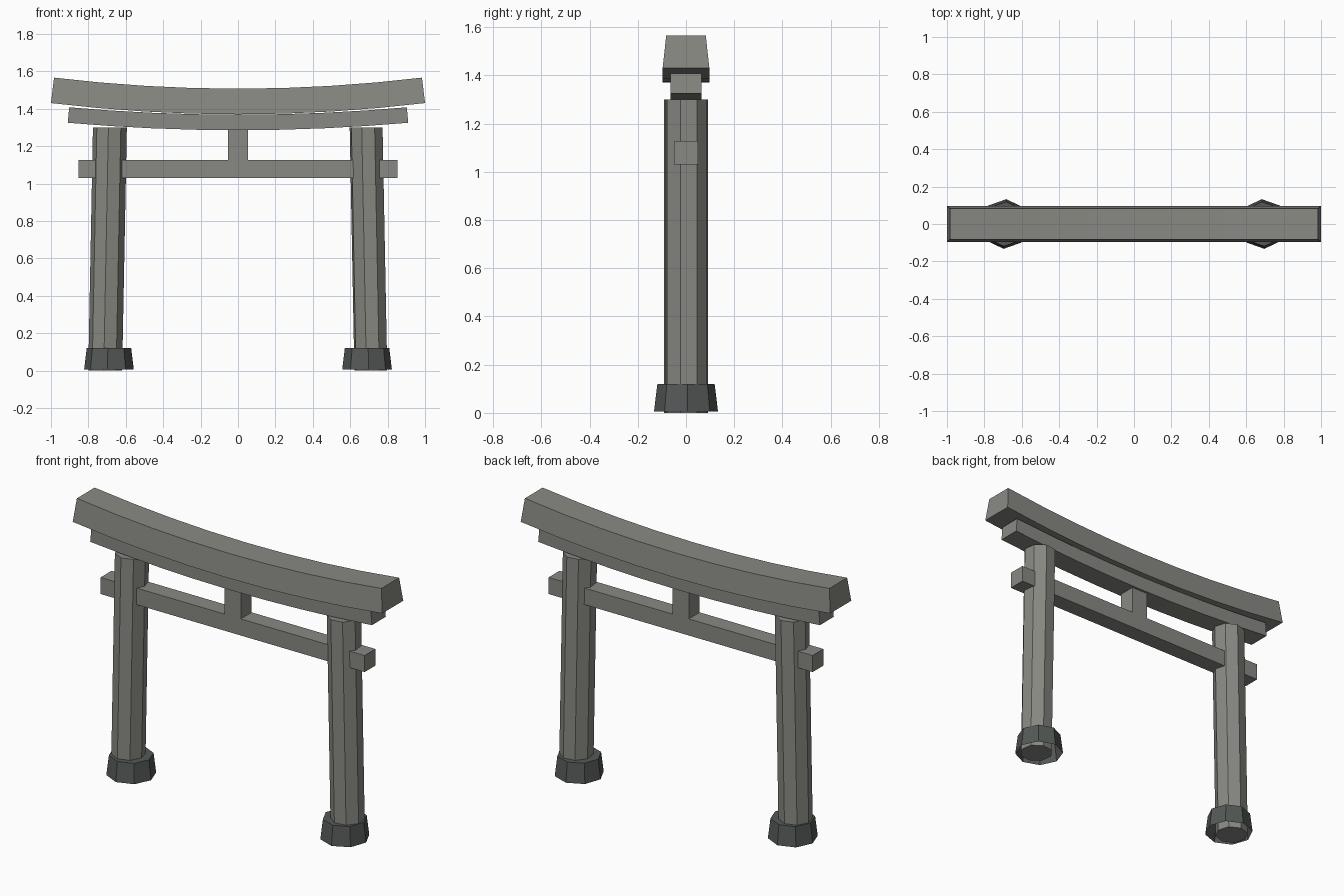
import bpy, bmesh, math

if "Cube" in bpy.data.objects:
    bpy.data.objects.remove(bpy.data.objects["Cube"])


def material(name, rgb):
    m = bpy.data.materials.new(name)
    m.diffuse_color = (*rgb, 1.0)
    m.use_nodes = True
    m.node_tree.nodes["Principled BSDF"].inputs["Base Color"].default_value = m.diffuse_color
    return m


STONE = material("weathered grey stone", (0.25, 0.25, 0.228))
DARK = material("dark base stone", (0.088, 0.098, 0.092))


def loft(name, rings, mat, cap_start=True, cap_end=True):
    """Skin a list of equal-length vertex rings into a mesh object."""
    bm = bmesh.new()
    vs = [[bm.verts.new(p) for p in ring] for ring in rings]
    n = len(rings[0])
    for a, b in zip(vs, vs[1:]):
        for i in range(n):
            j = (i + 1) % n
            bm.faces.new((a[i], a[j], b[j], b[i]))
    if cap_start:
        bm.faces.new(vs[0][::-1])
    if cap_end:
        bm.faces.new(vs[-1])
    bmesh.ops.recalc_face_normals(bm, faces=bm.faces[:])
    me = bpy.data.meshes.new(name)
    bm.to_mesh(me)
    bm.free()
    me.materials.append(mat)
    ob = bpy.data.objects.new(name, me)
    bpy.context.collection.objects.link(ob)
    return ob


def octagon(x, z, r, turn):
    return [(x + r * math.cos(math.radians(turn + 45 * k)),
             r * math.sin(math.radians(turn + 45 * k)), z) for k in range(8)]


def curved_beam(name, half, z0, k, height, y_low, y_high, segments=8):
    """Upswept beam whose sections stay square to its curve."""
    rings = []
    for i in range(segments + 1):
        x = half * (2 * i / segments - 1)
        z, slope = z0 + k * x * x, 2 * k * x
        s = math.hypot(1, slope)
        tx, tz = x - height * slope / s, z + height / s
        rings.append([(x, -y_low, z), (x, y_low, z),
                      (tx, y_high, tz), (tx, -y_high, tz)])
    loft(name, rings, STONE)


def box(name, hx, hy, z0, z1):
    loft(name, [[(-hx, -hy, z), (hx, -hy, z), (hx, hy, z), (-hx, hy, z)]
                for z in (z0, z1)], STONE)


# upswept top beams
curved_beam("top_beam", 1.0, 1.37, 0.06, 0.137, 0.097, 0.082)
curved_beam("under_beam", 0.91, 1.285, 0.048, 0.083, 0.064, 0.064)

# straight tie beam and the short strut above it
box("tie_beam", 0.853, 0.05, 1.03, 1.127)
box("centre_strut", 0.053, 0.05, 1.12, 1.30)

# inward leaning pillars with flared bases that are hollow underneath
for side, label, turn in ((-1, "left", -5), (1, "right", 30)):
    loft(label + "_pillar",
         [octagon(side * 0.71, 0.0, 0.091, turn),
          octagon(side * 0.685, 1.30, 0.091, turn)], STONE)
    loft(label + "_base",
         [octagon(side * 0.69, 0.005, 0.133, side * 3),
          octagon(side * 0.69, 0.12, 0.119, side * 3)], DARK, cap_start=False)
